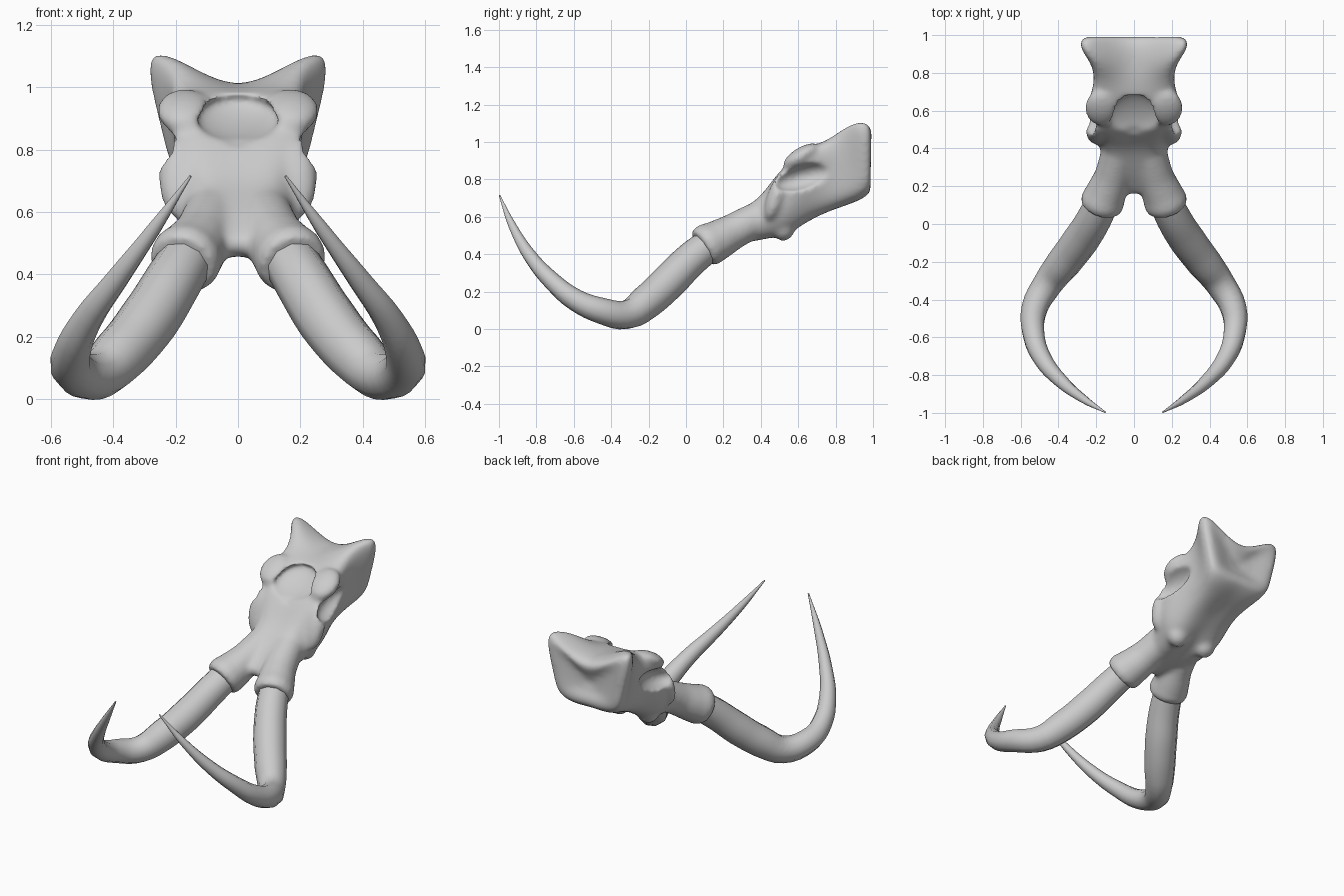
import bpy, bmesh
from mathutils import Matrix, Euler

if "Cube" in bpy.data.objects:
    bpy.data.objects.remove(bpy.data.objects["Cube"])


def activate(ob):
    bpy.ops.object.select_all(action='DESELECT')
    ob.select_set(True)
    bpy.context.view_layer.objects.active = ob


def add_object(name, data):
    ob = bpy.data.objects.new(name, data)
    bpy.context.collection.objects.link(ob)
    return ob


def tube(name, points, side, res):
    """Tapered tube through (x, y, z, radius) points, mirrored by side."""
    cu = bpy.data.curves.new(name, 'CURVE')
    cu.dimensions = '3D'
    cu.bevel_depth = 1.0
    cu.bevel_resolution = res
    cu.resolution_u = 4
    cu.use_fill_caps = True
    sp = cu.splines.new('BEZIER')
    sp.bezier_points.add(len(points) - 1)
    for bp, (x, y, z, r) in zip(sp.bezier_points, points):
        bp.co = (side * x, y, z)
        bp.radius = r
        bp.handle_left_type = bp.handle_right_type = 'AUTO'
    ob = add_object(name, cu)
    activate(ob)
    bpy.ops.object.convert(target='MESH')
    ob = bpy.context.object
    bm = bmesh.new()
    bm.from_mesh(ob.data)
    bmesh.ops.remove_doubles(bm, verts=bm.verts, dist=0.0005)
    bmesh.ops.recalc_face_normals(bm, faces=bm.faces)
    bm.to_mesh(ob.data)
    bm.free()
    return ob


def ellipsoid(name, loc, rad, rot=(0, 0, 0)):
    bm = bmesh.new()
    bmesh.ops.create_uvsphere(bm, u_segments=24, v_segments=14, radius=1)
    bm.transform(Matrix.LocRotScale(loc, Euler(rot), rad))
    me = bpy.data.meshes.new(name)
    bm.to_mesh(me)
    bm.free()
    return add_object(name, me)


# Skull sections: top y,z / bottom y,z / half widths top, middle, bottom / side lift top, bottom
SECTIONS = [
    (.15, .51, .20, .45, .09, .12, .10, .02, .00),
    (.28, .62, .34, .47, .13, .18, .14, .02, .01),
    (.39, .69, .45, .50, .13, .20, .15, .02, .02),
    (.45, .77, .54, .53, .17, .25, .17, .03, .04),
    (.54, .88, .60, .56, .24, .25, .18, .03, .03),
    (.63, .97, .67, .59, .275, .23, .18, .00, .01),
    (.75, .995, .76, .64, .215, .195, .18, .03, .02),
    (.85, .985, .87, .67, .245, .205, .20, .16, .01),
    (.945, .98, .96, .71, .345, .25, .225, .21, .015),
    (1.015, .95, 1.005, .75, .29, .23, .20, .18, .00),
]
bm = bmesh.new()
rings = []
for ty, tz, by, bz, wt, wm, wb, ht, hb in SECTIONS:
    half = [(0, 1, 0), (.55 * wt, 1, .5 * ht), (wt, .92, ht), (wm, .5, 0),
            (wb, .1, -hb), (.5 * wb, 0, -hb), (0, 0, 0)]
    full = half + [(-x, t, h) for x, t, h in half[-2:0:-1]]
    rings.append([bm.verts.new((x, by + t * (ty - by), bz + t * (tz - bz) + h)) for x, t, h in full])
for a, b in zip(rings, rings[1:]):
    for i in range(12):
        j = (i + 1) % 12
        bm.faces.new((a[i], a[j], b[j], b[i]))
# Ends closed by fans; the rear one is dished inwards
for r, centre in ((rings[0], (0, .16, .48)), (rings[-1], (0, .93, .85))):
    c = bm.verts.new(centre)
    for i in range(12):
        bm.faces.new((r[i], r[(i + 1) % 12], c))
bmesh.ops.recalc_face_normals(bm, faces=bm.faces)
me = bpy.data.meshes.new("skull")
bm.to_mesh(me)
bm.free()
skull = add_object("skull", me)
activate(skull)
skull.modifiers.new("sub", 'SUBSURF').levels = 2
bpy.ops.object.modifier_apply(modifier="sub")

# Tusk sockets, cheek bones, brows and tooth lumps, then fused into the skull
parts = []
for s in (-1, 1):
    parts.append(tube("socket", [(.08, .40, .60, .09), (.115, .25, .52, .097),
                                 (.15, .16, .47, .110), (.168, .115, .448, .118),
                                 (.178, .085, .43, .106)], s, 6))
    parts.append(ellipsoid("cheek", (s * .185, .485, .71), (.07, .05, .14), (-.35, 0, 0)))
    parts.append(ellipsoid("brow", (s * .17, .615, .925), (.09, .11, .045), (.55, 0, 0)))
    parts.append(ellipsoid("tooth_lump", (s * .10, .52, .55), (.07, .065, .08)))
bpy.ops.object.select_all(action='DESELECT')
for p in parts:
    p.select_set(True)
skull.select_set(True)
bpy.context.view_layer.objects.active = skull
bpy.ops.object.join()

# Nose opening and eye hollows
cutters = [ellipsoid("nose_cutter", (0, .575, .90), (.135, .14, .04), (.5, 0, 0)),
           ellipsoid("nose_lip_cutter", (0, .47, .87), (.08, .07, .06), (.8, 0, 0))]
for s in (-1, 1):
    cutters.append(ellipsoid("eye_cutter", (s * .26, .635, .815), (.10, .17, .07), (.25, 0, s * -.1)))


def voxel(n):
    m = skull.modifiers.new(n, 'REMESH')
    m.mode = 'VOXEL'
    m.voxel_size = .011


voxel("fuse")
for c in cutters:
    m = skull.modifiers.new("cut", 'BOOLEAN')
    m.operation = 'DIFFERENCE'
    m.object = c
    c.hide_render = True
voxel("clean")
m = skull.modifiers.new("soften", 'SMOOTH')
m.iterations = 14
for n in [m.name for m in skull.modifiers]:
    activate(skull)
    bpy.ops.object.modifier_apply(modifier=n)
for c in cutters:
    bpy.data.objects.remove(c)
activate(skull)
bpy.ops.object.shade_smooth_by_angle(angle=.8)

# Tusks
TUSK = [(.15, .16, .475, .086), (.21, .03, .375, .092), (.285, -.09, .255, .096),
        (.375, -.21, .145, .092), (.455, -.315, .077, .079), (.528, -.45, .097, .070),
        (.53, -.59, .155, .059), (.48, -.72, .26, .048), (.388, -.83, .385, .037),
        (.27, -.925, .545, .023), (.152, -.997, .715, .004)]
for s, side in ((1, "right"), (-1, "left")):
    ob = tube("tusk_" + side, TUSK, s, 3)
    activate(ob)
    bpy.ops.object.shade_smooth_by_angle(angle=.7)
